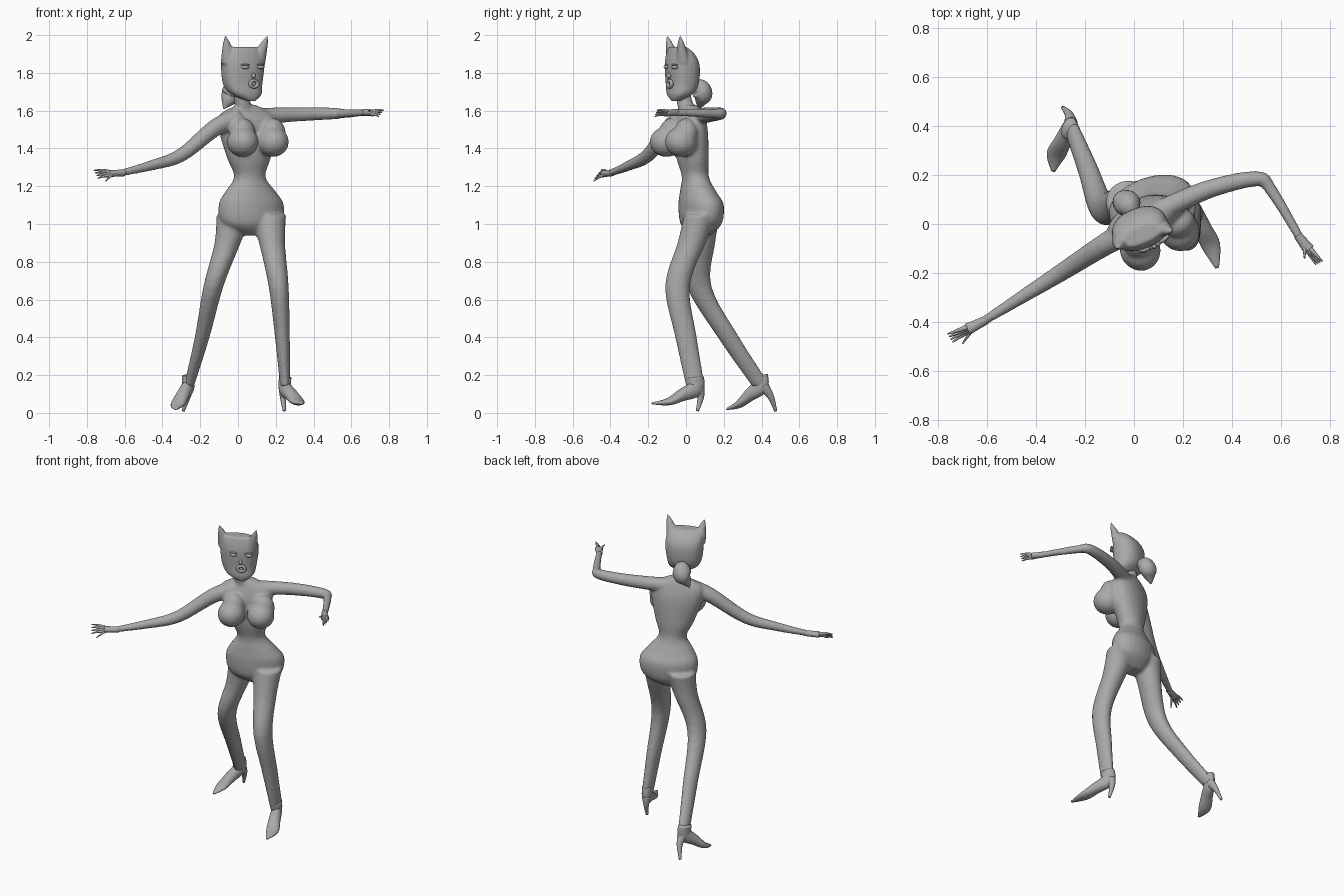
import bpy, bmesh, math
from mathutils import Vector, Matrix

if "Cube" in bpy.data.objects:
    bpy.data.objects.remove(bpy.data.objects["Cube"], do_unlink=True)

grey = bpy.data.materials.new("plain grey")
grey.use_nodes = True
grey.diffuse_color = (.4, .4, .4, 1)
grey.node_tree.nodes["Principled BSDF"].inputs["Base Color"].default_value = grey.diffuse_color
UP = Vector((0, 0, 1))


def spline(rows, steps=5):
    """Smooth curve through rows of x, y, z, width, depth."""
    rows = [rows[0], *rows, rows[-1]]
    out = []
    for span in zip(rows, rows[1:], rows[2:], rows[3:]):
        for i in range(steps):
            t = i / steps
            out.append([b + (c - a) * t / 2 + (a - 2.5 * b + 2 * c - d / 2) * t * t
                        + (3 * (b - c) + d - a) / 2 * t ** 3 for a, b, c, d in zip(*span)])
    return out + [rows[-1]]


def loft(bm, rows, across=UP, yaw=None, sides=24, squareness=1):
    """Skin of elliptical rings: level when yaw is given, else square to the path."""
    rows = spline(rows)
    centres = [Vector(row[:3]) for row in rows]
    previous = None
    for i, (centre, row) in enumerate(zip(centres, rows)):
        if yaw is None:
            along = centres[min(i + 1, len(rows) - 1)] - centres[max(i - 1, 0)]
            v = along.cross(across).normalized()
            u = v.cross(along).normalized()
        else:
            turn = Matrix.Rotation(math.radians(yaw), 3, 'Z')
            u, v = turn.col[0], turn.col[1]
        ring = []
        for k in range(sides):
            angle = math.tau * k / sides
            c, s = (math.copysign(abs(q) ** squareness, q) for q in (math.cos(angle), math.sin(angle)))
            ring.append(bm.verts.new(centre + u * c * row[3] + v * s * row[4]))
        if previous:
            for k in range(sides):
                n = (k + 1) % sides
                bm.faces.new((previous[k], previous[n], ring[n], ring[k]))
        else:
            bm.faces.new(ring[::-1])
        previous = ring
    bm.faces.new(previous)


def taper(bm, path, start, end, ease=1, **options):
    """Limb whose width and depth run evenly from start to end."""
    start, end = Vector(start), Vector(end)
    last = len(path) - 1
    loft(bm, [(*point, *start.lerp(end, (i / last) ** ease)) for i, point in enumerate(path)], **options)


def ball(bm, centre, size, yaw=0):
    matrix = (Matrix.Translation(centre) @ Matrix.Rotation(math.radians(yaw), 4, 'Z')
              @ Matrix.Diagonal((*size, 1)))
    bmesh.ops.create_uvsphere(bm, u_segments=24, v_segments=14, radius=1, matrix=matrix)


def finish(name, bm, voxel=None):
    """Make a smooth object, blending its overlapping pieces when a voxel size is given."""
    bmesh.ops.recalc_face_normals(bm, faces=bm.faces)
    for face in bm.faces:
        face.smooth = True
    mesh = bpy.data.meshes.new(name)
    bm.to_mesh(mesh)
    bm.free()
    mesh.materials.append(grey)
    ob = bpy.data.objects.new(name, mesh)
    bpy.context.collection.objects.link(ob)
    if voxel:
        blend = ob.modifiers.new("blend", 'REMESH')
        blend.mode, blend.voxel_size, blend.use_smooth_shade = 'VOXEL', voxel, True
        soften = ob.modifiers.new("soften", 'SMOOTH')
        soften.factor, soften.iterations = .5, 6


# Torso: half widths and depths by height, with the spine curving forward
body = bmesh.new()
torso = []
for z, width, depth in ((.94, .05, .05), (1, .16, .1), (1.1, .18, .11), (1.17, .14, .09), (1.25, .085, .07),
                        (1.35, .12, .08), (1.5, .16, .08), (1.58, .15, .06), (1.63, .05, .04)):
    low = min(1, max(0, (1.6 - z) * 2))
    torso.append((.045 + .025 * low, .02 + .06 * low * low, z, width, depth))
loft(body, torso, yaw=20)
taper(body, [(.04, .01, 1.58), (.02, -.01, 1.66), (.02, -.02, 1.74)], (.045, .045), (.036, .036))

# Bust
for x, y in ((.025, -.105), (.185, -.025)):
    ball(body, (x, y, 1.435), (.083, .088, .08), yaw=27)
    ball(body, (x, y + .025, 1.48), (.07, .06, .08), yaw=27)

# Legs, from hip through knee to ankle
for leg in ([(-.02, .09, 1.05), (-.055, .08, .9), (-.13, .07, .67), (-.19, .225, .4), (-.26, .4, .14)],
            [(.16, .08, 1.05), (.18, .03, .9), (.215, -.045, .67), (.235, 0, .4), (.25, .05, .14)]):
    taper(body, leg, (.095, .09), (.027, .05), ease=.7, yaw=0)

# Arms, from shoulder through elbow to wrist
right_wrist, left_wrist = Vector((-.62, -.4, 1.27)), Vector((.68, -.06, 1.59))
taper(body, [(0, -.02, 1.56), (-.12, -.085, 1.51), (-.3, -.2, 1.365), (-.46, -.3, 1.31), right_wrist],
      (.055, .055), (.018, .018))
taper(body, [(.1, .05, 1.57), (.3, .14, 1.58), (.5, .185, 1.585), (.56, .14, 1.585), left_wrist],
      (.045, .045), (.018, .018))
finish("body", body, voxel=.009)


# Hands: palm, four fanned fingers and a thumb
def hand(name, wrist, knuckles, fan, thumb):
    bm = bmesh.new()
    knuckles, fan = Vector(knuckles), Vector(fan)
    reach = knuckles - wrist
    middle = wrist.lerp(knuckles, .5)
    taper(bm, [wrist - reach * .3, middle, knuckles], (.018, .018), (.018, .025), sides=16)
    fingers = [(knuckles + fan * k * .5, knuckles + reach * 1.2 + fan * k * 1.1) for k in (-1.5, -.5, .5, 1.5)]
    for root, tip in fingers + [(middle, Vector(thumb))]:
        taper(bm, [root, root.lerp(tip, .5) + UP * .004, tip], (.011, .011), (.003, .003), sides=8)
    finish(name, bm)


hand("right_hand", right_wrist, (-.68, -.43, 1.267), (.006, -.01, -.013), (-.7, -.488, 1.228))
hand("left_hand", left_wrist, (.715, -.105, 1.588), (-.008, -.004, -.01), (.697, -.14, 1.605))


# High-heeled shoes
def shoe(name, ankle, sole, toe, heel_tip):
    bm = bmesh.new()
    ankle, sole, toe, heel_tip = (Vector(p) for p in (ankle, sole, toe, heel_tip))
    back = (ankle - toe) * Vector((1, 1, 0))
    back.normalize()
    side = back.cross(UP)
    path = [ankle + UP * .06, ankle, ankle.lerp(sole, .5), sole, toe]
    sizes = [(.03, .045), (.032, .045), (.036, .033), (.038, .02), (.008, .005)]
    loft(bm, [(*point, *size) for point, size in zip(path, sizes)], across=side)
    bend = ankle.lerp(heel_tip, .4) + back * .025
    taper(bm, [ankle + back * .02, bend, heel_tip], (.028, .032), (.008, .008), ease=.8, across=side)
    finish(name, bm)


shoe("right_shoe", (-.265, .39, .14), (-.32, .28, .045), (-.33, .215, .02), (-.29, .475, .01))
shoe("left_shoe", (.25, .05, .13), (.315, -.09, .06), (.34, -.18, .05), (.245, .06, .01))

# Head with pointed ears
head = bmesh.new()
skull = [(.07, -.055, 1.65, .02, .02), (.045, -.035, 1.685, .08, .06), (.025, -.02, 1.74, .105, .08),
         (.025, -.02, 1.84, .117, .083), (.025, -.03, 1.9, .11, .064), (.03, -.045, 1.937, .085, .036)]
loft(head, skull, yaw=22, squareness=.85)
for base, tip in (((-.043, -.06, 1.85), (-.067, -.1, 2)), ((.095, -.015, 1.85), (.157, -.032, 2))):
    base, tip = Vector(base), Vector(tip)
    taper(head, [base, base.lerp(tip, .4), base.lerp(tip, .75), tip], (.05, .042), (.002, .002), yaw=22)
finish("head", head, voxel=.006)

# Face: lidded eyes, nose and lips
for name, x, y, yaw in (("right_eye", .038, -.104, 12), ("left_eye", .122, -.06, 38)):
    eye = bmesh.new()
    ball(eye, (x, y, 1.83), (.022, .014, .01), yaw)
    ball(eye, (x, y, 1.843), (.026, .01, .004), yaw)
    finish(name, eye)
nose = bmesh.new()
ball(nose, (.082, -.09, 1.785), (.01, .014, .014), yaw=27)
finish("nose", nose)
bpy.ops.mesh.primitive_torus_add(major_segments=24, minor_segments=10, major_radius=.022, minor_radius=.01,
                                 location=(.084, -.086, 1.742), rotation=(math.pi / 2, 0, math.radians(27)))
lips = bpy.context.object
lips.name = "lips"
lips.scale.y = .8
lips.data.materials.append(grey)
bpy.ops.object.shade_smooth()

# Hair gathered in a low tail
hair = bmesh.new()
tail = [(0, .035, 1.735, .02, .02), (-.02, .07, 1.72, .05, .05), (-.035, .09, 1.685, .055, .05),
        (-.055, .08, 1.65, .036, .032), (-.075, .07, 1.61, .004, .004)]
loft(hair, tail, across=Vector((1, 0, 0)))
finish("hair_tail", hair)
